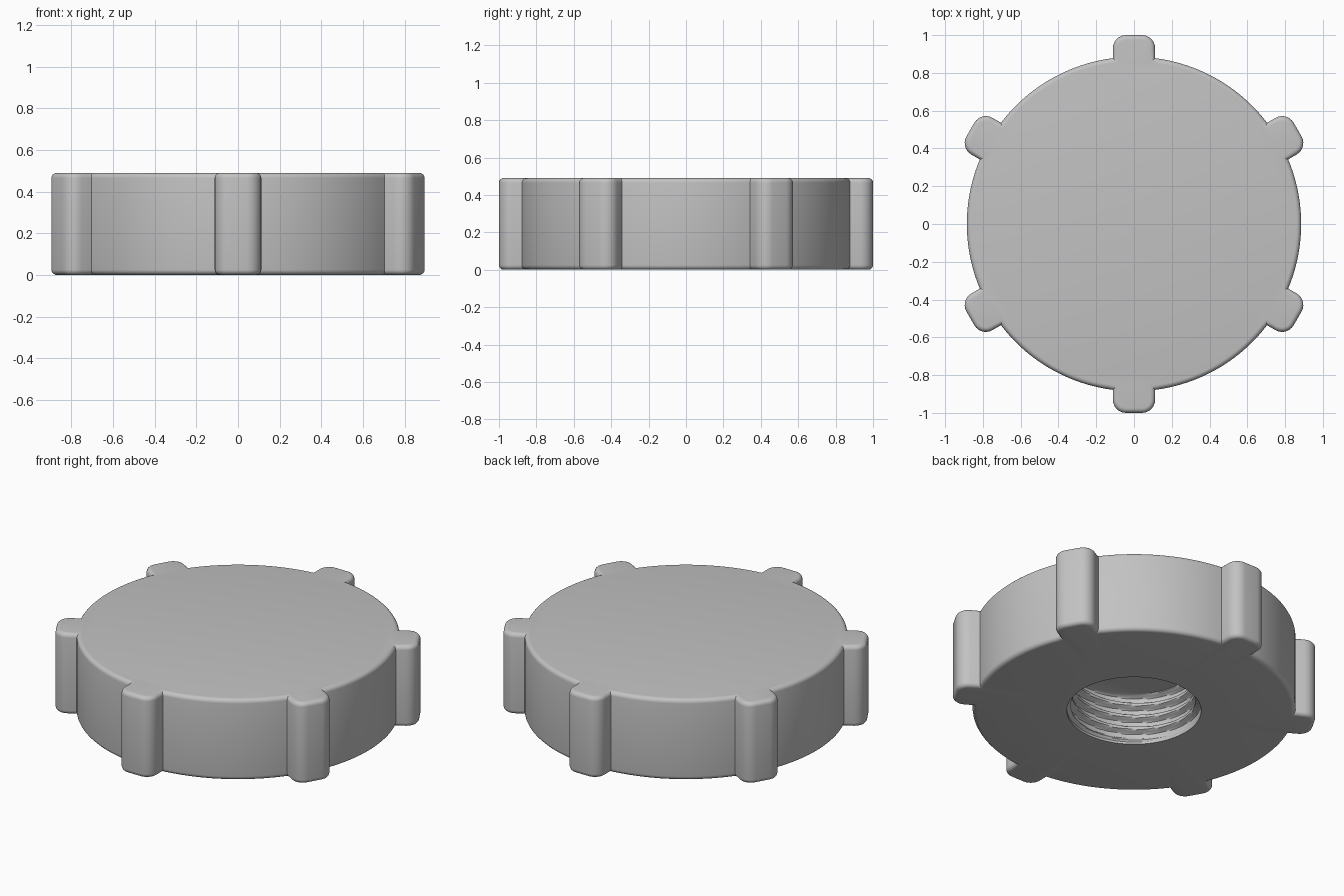
import bpy
import bmesh
from math import pi, sin, cos, asin, atan2, radians

HEIGHT, FILLET = 0.49, 0.025
BODY_R, LUG_R, LUG_HALF, LUG_CORNER, LUGS = 0.885, 1.0, 0.112, 0.07, 6
BORE_R, THREAD, PITCH, DEPTH = 0.368, 0.03, 0.075, 0.3

if "Cube" in bpy.data.objects:
    bpy.data.objects.remove(bpy.data.objects["Cube"], do_unlink=True)

grey = bpy.data.materials.new("light grey plastic")
grey.use_nodes = True
grey.diffuse_color = (0.54, 0.54, 0.54, 1)
grey.node_tree.nodes["Principled BSDF"].inputs["Base Color"].default_value = grey.diffuse_color


def outline(inset):
    """Round body with rounded grip lugs, shrunk evenly by inset."""
    body, half, corner = BODY_R - inset, LUG_HALF - inset, LUG_CORNER - inset
    edge = asin(half / body)
    points = []
    for k in range(LUGS):
        turn = pi / 2 + k * 2 * pi / LUGS
        # lug corners, in a frame where the lug points along +x
        local = []
        for side in (-1, 1):
            for i in range(8):
                a = pi / 2 * i / 7 - (pi / 2 if side < 0 else 0)
                local.append((LUG_R - LUG_CORNER + corner * cos(a),
                              side * (LUG_HALF - LUG_CORNER) + corner * sin(a)))
        # body arc up to the next lug
        span = 2 * pi / LUGS - 2 * edge
        for i in range(21):
            a = edge + span * i / 20
            local.append((body * cos(a), body * sin(a)))
        points += [(x * cos(turn) - y * sin(turn), x * sin(turn) + y * cos(turn)) for x, y in local]
    return points


def ring(inset, z):
    return [(x, y, z) for x, y in outline(inset)]


ANGLES = [atan2(y, x) for x, y in outline(FILLET)]


def bore_ring(z):
    """One slice of the bore wall with a helical trapezoid thread."""
    fade = max(0, min(1, (z - 0.015) / 0.03))
    points = []
    for a in ANGLES:
        phase = (z / PITCH - a / (2 * pi)) % 1
        ridge = max(0, min(1, 1.6 - 5 * abs(phase - 0.5)))
        r = BORE_R - THREAD * ridge * fade
        points.append((r * cos(a), r * sin(a), z))
    return points


def loft(name, rings, cap_first=False, cap_last=False):
    bm = bmesh.new()
    rows = [[bm.verts.new(p) for p in r] for r in rings]
    for upper, lower in zip(rows, rows[1:]):
        for i in range(len(upper)):
            j = (i + 1) % len(upper)
            bm.faces.new((upper[i], lower[i], lower[j], upper[j]))
    if cap_first:
        bm.faces.new(rows[0])
    if cap_last:
        bm.faces.new(rows[-1][::-1])
    mesh = bpy.data.meshes.new(name)
    bm.to_mesh(mesh)
    bm.free()
    mesh.materials.append(grey)
    obj = bpy.data.objects.new(name, mesh)
    bpy.context.collection.objects.link(obj)
    bpy.ops.object.select_all(action="DESELECT")
    obj.select_set(True)
    bpy.context.view_layer.objects.active = obj
    bpy.ops.object.shade_smooth_by_angle(angle=radians(32))
    return obj


# Cap body with lugs: rounded top edge, rounded bottom edge, underside with hole
steps = [pi / 2 * i / 5 for i in range(6)]
rings = [ring(FILLET * (1 - sin(a)), HEIGHT - FILLET * (1 - cos(a))) for a in steps]
rings += [ring(FILLET * (1 - cos(a)), FILLET * (1 - sin(a))) for a in steps]
rings.append(bore_ring(0))
loft("cap_body", rings, cap_first=True)

# Blind threaded hole in the underside
rows = 64
loft("threaded_bore", [bore_ring(DEPTH * i / rows) for i in range(rows + 1)], cap_last=True)
